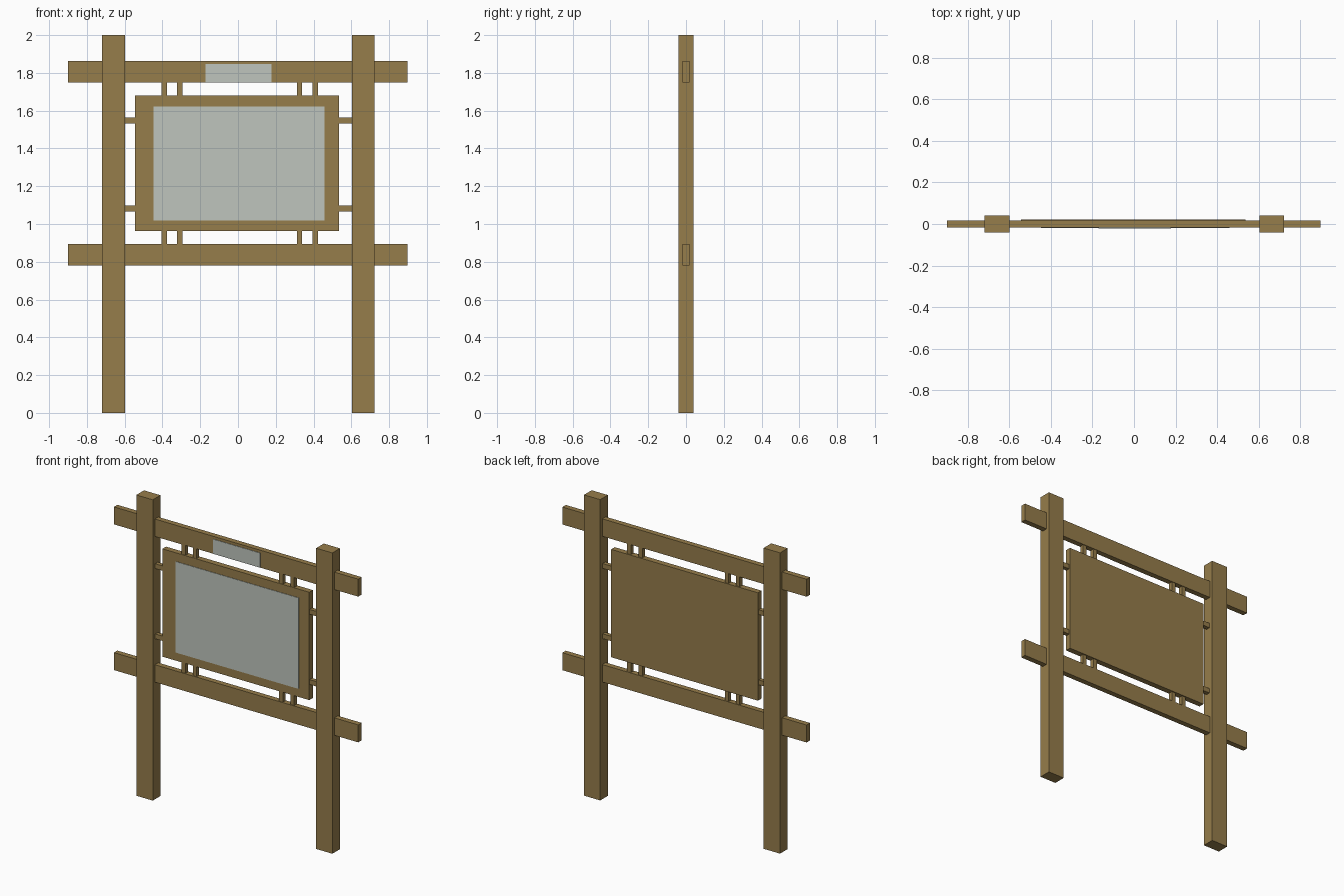
import bpy
import bmesh
from mathutils import Matrix

if "Cube" in bpy.data.objects:
    bpy.data.objects.remove(bpy.data.objects["Cube"])


def material(name, rgb):
    m = bpy.data.materials.new(name)
    m.diffuse_color = (*rgb, 1.0)
    m.use_nodes = True
    m.node_tree.nodes["Principled BSDF"].inputs["Base Color"].default_value = m.diffuse_color
    return m


wood = material("brown wood", (0.305, 0.205, 0.07))
pale = material("pale grey board", (0.52, 0.56, 0.51))


def box(name, x, y, z, mat):
    """Box from (min, max) ranges on each axis."""
    size = [r[1] - r[0] for r in (x, y, z)]
    centre = [(r[0] + r[1]) / 2 for r in (x, y, z)]
    bm = bmesh.new()
    bmesh.ops.create_cube(bm, size=1, matrix=Matrix.Translation(centre) @ Matrix.Diagonal((*size, 1)))
    mesh = bpy.data.meshes.new(name)
    bm.to_mesh(mesh)
    bm.free()
    mesh.materials.append(mat)
    obj = bpy.data.objects.new(name, mesh)
    bpy.context.collection.objects.link(obj)
    return obj


# Upright posts
box("left_post", (-0.72, -0.599), (-0.04, 0.04), (0, 2), wood)
box("right_post", (0.603, 0.722), (-0.04, 0.04), (0, 2), wood)

# Horizontal rails passing through the posts
box("upper_rail", (-0.9, 0.897), (-0.018, 0.018), (1.748, 1.864), wood)
box("lower_rail", (-0.9, 0.897), (-0.018, 0.018), (0.779, 0.895), wood)

# Notice panel with its pale display sheet, and header plate on the upper rail
box("notice_panel", (-0.544, 0.536), (-0.017, 0.021), (0.963, 1.68), wood)
box("display_sheet", (-0.447, 0.459), (-0.02, -0.016), (1.018, 1.623), pale)
box("header_plate", (-0.171, 0.178), (-0.021, -0.017), (1.749, 1.846), pale)

# Short vertical spacers between panel and rails
for x in (-0.391, -0.309, 0.326, 0.409):
    for place, z in (("upper", (1.67, 1.755)), ("lower", (0.89, 0.97))):
        box(place + "_spacer", (x - 0.014, x + 0.014), (-0.014, 0.014), z, wood)

# Short horizontal spacers between panel and posts
for z in (1.549, 1.082):
    for side, x in (("left", (-0.605, -0.535)), ("right", (0.53, 0.61))):
        box(side + "_spacer", x, (-0.014, 0.014), (z - 0.016, z + 0.016), wood)
